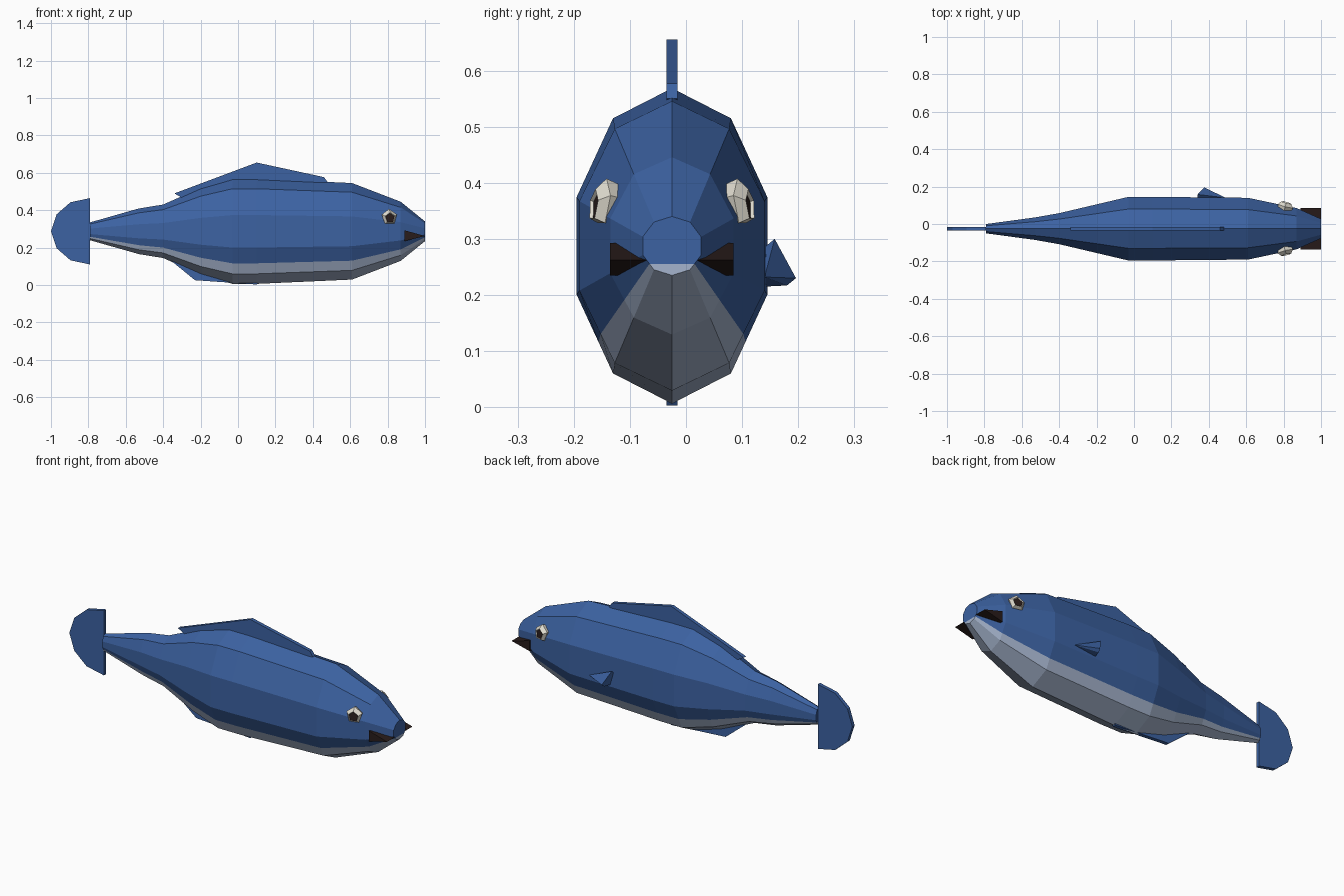
import bpy, bmesh
from math import sin, cos, radians
from mathutils import Vector

old = bpy.data.objects.get("Cube")
if old:
    bpy.data.objects.remove(old, do_unlink=True)

MID_Y, MID_Z = -0.025, 0.2875


def material(name, rgb):
    m = bpy.data.materials.new(name)
    m.use_nodes = True
    m.diffuse_color = (*rgb, 1)
    m.node_tree.nodes["Principled BSDF"].inputs["Base Color"].default_value = (*rgb, 1)
    return m


blue = material("ocean blue", (0.045, 0.122, 0.36))
grey = material("belly grey", (0.376, 0.456, 0.61))
white = material("eye white", (0.75, 0.72, 0.63))
dark = material("dark brown", (0.022, 0.012, 0.011))


def finish(bm, name, mats):
    bmesh.ops.recalc_face_normals(bm, faces=bm.faces)
    mesh = bpy.data.meshes.new(name)
    bm.to_mesh(mesh)
    bm.free()
    for m in mats:
        mesh.materials.append(m)
    ob = bpy.data.objects.new(name, mesh)
    bpy.context.collection.objects.link(ob)
    return ob


def plate(name, outline, half, mat):
    """Extrude an x-z outline along y, centred on the body."""
    bm = bmesh.new()
    front = [bm.verts.new((x, MID_Y - half, z)) for x, z in outline]
    back = [bm.verts.new((x, MID_Y + half, z)) for x, z in outline]
    bm.faces.new(front)
    bm.faces.new(back[::-1])
    n = len(outline)
    for i in range(n):
        j = (i + 1) % n
        bm.faces.new((front[i], front[j], back[j], back[i]))
    return finish(bm, name, [mat])


# Body: ten-sided rings, with an extra point on each flank for the belly line
def ring_profile():
    pts = [Vector((cos(radians(90 - 36 * k)), sin(radians(90 - 36 * k)))) for k in range(10)]
    left, right = pts[3].lerp(pts[4], 0.6), pts[7].lerp(pts[6], 0.6)
    return pts[:4] + [left] + pts[4:7] + [right] + pts[7:]


# x, half width, half height
stations = [(-0.79, 0.025, 0.048), (-0.53, 0.06, 0.122), (-0.40, 0.083, 0.143),
            (-0.20, 0.13, 0.232), (-0.03, 0.17, 0.281), (0.10, 0.17, 0.281),
            (0.61, 0.165, 0.258), (0.87, 0.11, 0.158), (1.0, 0.052, 0.0525)]
bm = bmesh.new()
profile = ring_profile()
count = len(profile)
rings = [[bm.verts.new((x, MID_Y + p.x * w / cos(radians(18)), MID_Z + p.y * h))
          for p in profile] for x, w, h in stations]
for a, b in zip(rings, rings[1:]):
    for i in range(count):
        j = (i + 1) % count
        bm.faces.new((a[i], a[j], b[j], b[i])).material_index = int(4 <= i < 8)
for end in (rings[0], rings[-1]):
    bm.faces.new(end[4:9]).material_index = 1
    bm.faces.new(end[8:] + end[:5])
finish(bm, "body", [blue, grey])

# Fins along the centre line
plate("dorsal_fin", [(-0.34, 0.49), (0.10, 0.655), (0.46, 0.577), (0.48, 0.55),
                     (0.10, 0.50), (-0.27, 0.45)], 0.01, blue)
plate("anal_fin", [(-0.37, 0.14), (-0.23, 0.026), (0.10, 0.003), (0.12, 0.03),
                   (-0.10, 0.12), (-0.30, 0.18)], 0.01, blue)
upper = [(-0.79, 0.465), (-0.895, 0.443), (-0.97, 0.378)]
lower = [(x, 2 * MID_Z - z) for x, z in reversed(upper)]
plate("tail_fin", upper + [(-1.0, MID_Z)] + lower, 0.01, blue)

# Mouth: wedge pushed through the snout
plate("mouth", [(0.89, 0.235), (0.89, 0.293), (1.0, 0.262)], 0.11, dark)

# Small side fin on one flank
bm = bmesh.new()
for co in [(0.49, 0.14, 0.232), (0.34, 0.158, 0.30), (0.375, 0.196, 0.23),
           (0.37, 0.18, 0.217), (0.36, 0.14, 0.215), (0.34, 0.14, 0.285)]:
    bm.verts.new(co)
bmesh.ops.convex_hull(bm, input=bm.verts)
finish(bm, "side_fin", [blue])


# Eyes: five-sided domes with a dark pupil sunk in the outer face
def eye(name, side):
    out = Vector((0.25, side * 0.95, 0.12)).normalized()
    across = Vector((0, 0, 1)).cross(out).normalized()
    up = out.cross(across)
    centre = Vector((0.808, MID_Y + side * 0.116, 0.363))
    bm = bmesh.new()

    def ring(radius, depth, drop):
        return [bm.verts.new(centre + out * depth - up * drop
                             + across * radius * sin(radians(72 * k))
                             + up * radius * cos(radians(72 * k))) for k in range(5)]

    layers = [ring(0.036, -0.02, 0), ring(0.044, 0.006, 0),
              ring(0.029, 0.024, 0.006), ring(0.026, 0.018, 0.007)]
    for a, b in zip(layers, layers[1:]):
        for i in range(5):
            j = (i + 1) % 5
            bm.faces.new((a[i], a[j], b[j], b[i]))
    bm.faces.new(layers[0])
    bm.faces.new(layers[-1]).material_index = 1
    finish(bm, name, [white, dark])


eye("right_eye", -1)
eye("left_eye", 1)
